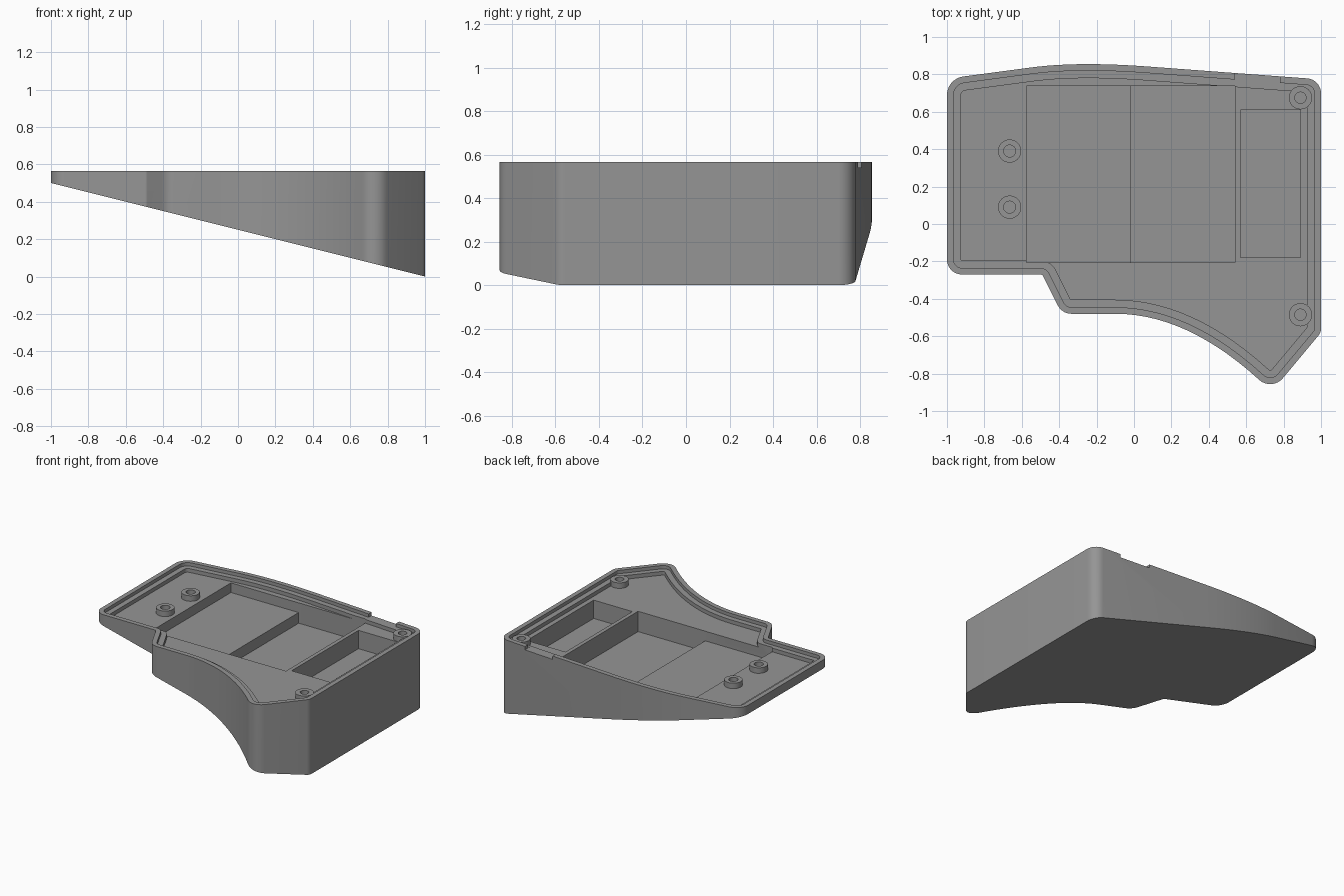
import bpy, bmesh, math
from mathutils import Vector

if "Cube" in bpy.data.objects:
    bpy.data.objects.remove(bpy.data.objects["Cube"])

TOP, LEDGE, FLOOR = 0.565, 0.54, 0.512

gray = bpy.data.materials.new("plastic_gray")
gray.diffuse_color = (0.3, 0.3, 0.3, 1)
gray.use_nodes = True
gray.node_tree.nodes["Principled BSDF"].inputs["Base Color"].default_value = gray.diffuse_color


def bezier(a, b, c, n=14):
    a, b, c = Vector(a), Vector(b), Vector(c)
    return [(a * (1 - t) ** 2 + b * 2 * t * (1 - t) + c * t * t, 0)
            for t in (i / n for i in range(n + 1))]


# Control outline, counter-clockwise: (point, corner radius)
def corner(x, y, r):
    return [(Vector((x, y)), r)]


OUTLINE = (corner(-1, -0.27, 0.08) + corner(-0.49, -0.27, 0.02) + corner(-0.385, -0.48, 0.08)
           + bezier((-0.1, -0.48), (0.277, -0.48), (0.66, -0.825))
           + corner(0.737, -0.895, 0.088) + corner(1, -0.58, 0.06) + corner(1, 0.773, 0.08)
           + bezier((0.1, 0.84), (-0.29, 0.871), (-0.55, 0.837))
           + corner(-1, 0.777, 0.1))


def contour(d):
    """Outline inset by d, with its corners rounded."""
    n = len(OUTLINE)
    pts = []
    for i, (p, r) in enumerate(OUTLINE):
        e0 = (p - OUTLINE[i - 1][0]).normalized()
        e1 = (OUTLINE[(i + 1) % n][0] - p).normalized()
        n0, n1 = Vector((-e0.y, e0.x)), Vector((-e1.y, e1.x))
        q = p + (n0 + n1) * d / (1 + n0.dot(n1))
        if r == 0:
            pts.append(q)
            continue
        turn = e0.x * e1.y - e0.y * e1.x
        rad = max(r - d, 0.006) if turn > 0 else r + d
        ang = e0.angle(e1)
        t = rad * math.tan(ang / 2)
        side = 1 if turn > 0 else -1
        center = q - e0 * t + n0 * rad * side
        a0 = math.atan2(-n0.y * side, -n0.x * side)
        for k in range(9):
            a = a0 + side * ang * k / 8
            pts.append(center + rad * Vector((math.cos(a), math.sin(a))))
    return pts


def prism(name, pts, low, high):
    """Extrude a flat loop; low is a function of x."""
    bm = bmesh.new()
    lo = [bm.verts.new((p[0], p[1], low(p[0]))) for p in pts]
    hi = [bm.verts.new((p[0], p[1], high)) for p in pts]
    bm.faces.new(hi)
    bm.faces.new(lo[::-1])
    for i in range(len(pts)):
        j = (i + 1) % len(pts)
        bm.faces.new((lo[i], lo[j], hi[j], hi[i]))
    me = bpy.data.meshes.new(name)
    bm.to_mesh(me)
    bm.free()
    me.materials.append(gray)
    ob = bpy.data.objects.new(name, me)
    bpy.context.collection.objects.link(ob)
    return ob


def box(x0, x1, y0, y1, z0, z1=0.7):
    return prism("cutter", [(x0, y0), (x1, y0), (x1, y1), (x0, y1)], lambda x: z0, z1)


def disc(name, x, y, r, z0, z1, n=32):
    ring = [(x + r * math.cos(math.tau * i / n), y + r * math.sin(math.tau * i / n))
            for i in range(n)]
    return prism(name, ring, lambda x: z0, z1)


def cut(ob, tool, op='DIFFERENCE'):
    m = ob.modifiers.new("cut", 'BOOLEAN')
    m.operation, m.object, m.solver = op, tool, 'EXACT'
    bpy.context.view_layer.objects.active = ob
    bpy.ops.object.modifier_apply(modifier=m.name)
    bpy.data.objects.remove(tool)


def smooth(ob):
    bpy.ops.object.select_all(action='DESELECT')
    ob.select_set(True)
    bpy.context.view_layer.objects.active = ob
    bpy.ops.object.shade_smooth_by_angle(angle=math.radians(30))


# Wedge-shaped case with a sloping underside
case = prism("case_bottom", contour(0), lambda x: 0.25 * (1 - x), TOP)

# Stepped rim, then the shallow floor
cut(case, prism("cutter", contour(0.035), lambda x: LEDGE, 0.7))
cut(case, prism("cutter", contour(0.075), lambda x: FLOOR, 0.7))

# Stepped battery pocket and separate side pocket
cut(case, box(-0.575, 0.54, -0.205, 0.738, 0.44))
cut(case, box(-0.015, 0.541, -0.206, 0.739, 0.36))
cut(case, box(0.57, 0.89, -0.18, 0.61, 0.375))

# Cable notch in the rear rim
cut(case, box(0.54, 0.78, 0.7, 0.9, LEDGE - 0.0005))

# Screw bosses: position, hole radius, hole bottom
for x, y, r, z in ((-0.665, 0.39, 0.032, FLOOR - 0.02), (-0.665, 0.09, 0.032, FLOOR - 0.02),
                   (0.89, 0.675, 0.03, 0.4), (0.89, -0.485, 0.03, 0.4)):
    cut(case, disc("boss", x, y, 0.062, FLOOR - 0.01, 0.553), 'UNION')
    cut(case, disc("cutter", x, y, r, z, 0.7))

smooth(case)
